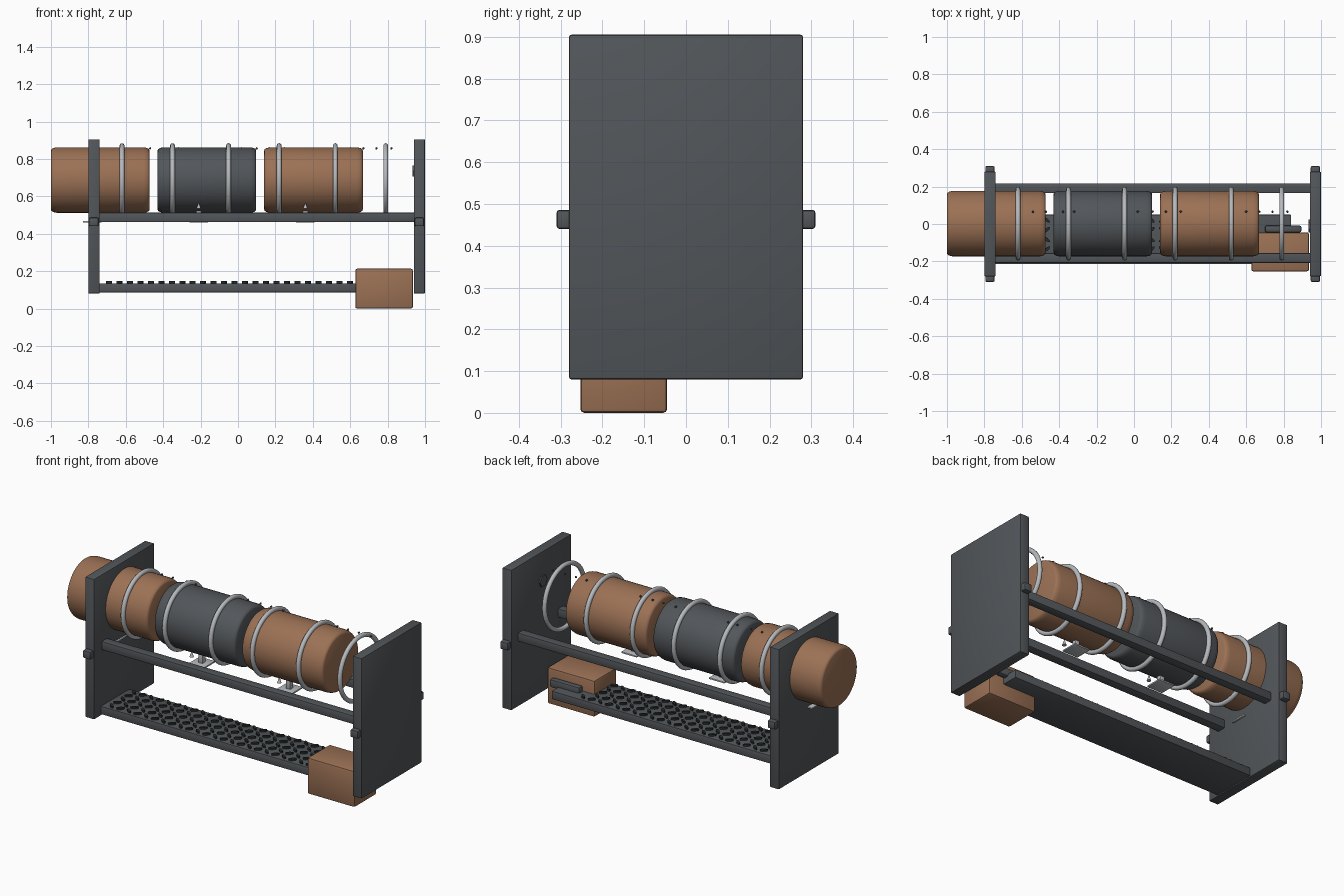
import bpy, bmesh, math
from mathutils import Matrix, Vector

if "Cube" in bpy.data.objects:
    bpy.data.objects.remove(bpy.data.objects["Cube"])


def material(name, rgb):
    m = bpy.data.materials.new(name)
    m.diffuse_color = (*rgb, 1)
    m.use_nodes = True
    m.node_tree.nodes["Principled BSDF"].inputs["Base Color"].default_value = m.diffuse_color
    return m


BROWN = material("warm_brown", (0.33, 0.165, 0.09))
SLATE = material("slate_grey", (0.085, 0.093, 0.102))
STEEL = material("light_steel", (0.47, 0.49, 0.51))
BLACK = material("dark_tread", (0.02, 0.025, 0.025))


def finish(name, bm, mat, smooth=True):
    bmesh.ops.recalc_face_normals(bm, faces=bm.faces)
    me = bpy.data.meshes.new(name)
    bm.to_mesh(me)
    bm.free()
    ob = bpy.data.objects.new(name, me)
    bpy.context.collection.objects.link(ob)
    me.materials.append(mat)
    if smooth:
        bpy.context.view_layer.objects.active = ob
        bpy.ops.object.select_all(action='DESELECT')
        ob.select_set(True)
        bpy.ops.object.shade_smooth_by_angle(angle=math.radians(35))
    return ob


def box(name, x, y, z, mat, bevel=0.006):
    """Bevelled box from (min, max) ranges."""
    bm = bmesh.new()
    bmesh.ops.create_cube(bm, size=1)
    for v in bm.verts:
        v.co = Vector([(r[0] + r[1]) / 2 + c * (r[1] - r[0])
                       for r, c in zip((x, y, z), v.co)])
    if bevel:
        bmesh.ops.bevel(bm, geom=bm.edges[:], offset=bevel, segments=2,
                        profile=0.5, affect='EDGES')
    return finish(name, bm, mat)


def lathe_x(name, profile, centre, mat, sides=48):
    """Revolve (x, radius) points around the x axis, closing both ends."""
    bm = bmesh.new()
    rings = []
    for px, r in profile:
        rings.append([bm.verts.new((centre[0] + px,
                                    centre[1] + r * math.cos(math.tau * i / sides),
                                    centre[2] + r * math.sin(math.tau * i / sides)))
                      for i in range(sides)])
    for a, b in zip(rings, rings[1:]):
        for i in range(sides):
            j = (i + 1) % sides
            bm.faces.new((a[i], a[j], b[j], b[i]))
    bm.faces.new(rings[0])
    bm.faces.new(rings[-1])
    return finish(name, bm, mat)


AXIS_Y, AXIS_Z = 0.002, 0.687

# End plates with clamp knobs on both sides
for side, x0 in (("left", -0.80), ("right", 0.94)):
    box(side + "_end_plate", (x0, x0 + 0.06), (-0.28, 0.28), (0.08, 0.905), SLATE)
    for s, end in ((-1, "front"), (1, "back")):
        ys = sorted((s * 0.27, s * 0.31))
        box(f"{side}_{end}_knob", (x0 + 0.005, x0 + 0.055), ys, (0.44, 0.486), SLATE, 0.008)

# Support rails
box("front_rail", (-0.75, 0.95), (-0.208, -0.155), (0.462, 0.513), SLATE)
box("back_rail", (-0.75, 0.95), (0.165, 0.217), (0.462, 0.513), SLATE)

# Drums with rounded rims, two hoops and an underside bracket each
for n, (x0, mat) in enumerate(((-1.0, BROWN), (-0.43, SLATE), (0.14, BROWN)), 1):
    lathe_x(f"drum_{n}", [(0, 0.158), (0.003, 0.165), (0.012, 0.171), (0.03, 0.175),
                          (0.497, 0.175), (0.515, 0.171), (0.524, 0.165), (0.527, 0.158)],
            (x0, AXIS_Y, AXIS_Z), mat)
    bx = x0 + 0.22
    box(f"bracket_plate_{n}", (bx - 0.05, bx + 0.05), (-0.085, 0.015), (0.459, 0.468), STEEL, 0.002)
    box(f"bracket_stem_{n}", (bx - 0.014, bx + 0.014), (-0.05, -0.022), (0.466, 0.53), STEEL, 0.003)
    if n > 1:
        bm = bmesh.new()
        bmesh.ops.create_cone(bm, cap_ends=True, segments=12, radius1=0.012, radius2=0.002,
                              depth=0.03, matrix=Matrix.Translation((bx, -0.13, 0.55)))
        finish(f"bracket_pin_{n}", bm, STEEL)

# Steel hoops
for n, x in enumerate((-0.62, -0.35, -0.05, 0.22, 0.52, 0.79), 1):
    bpy.ops.mesh.primitive_torus_add(major_segments=48, minor_segments=12,
                                     major_radius=0.184, minor_radius=0.013,
                                     location=(x, AXIS_Y, AXIS_Z),
                                     rotation=(0, math.pi / 2, 0))
    ob = bpy.context.object
    ob.name = f"hoop_{n}"
    ob.data.materials.append(STEEL)
    bpy.ops.object.shade_smooth()

# Small rivets along the drum tops
bm = bmesh.new()
for x in (-0.54, -0.47, -0.38, -0.32, 0.02, 0.10, 0.17, 0.25, 0.60, 0.67, 0.74, 0.82):
    bmesh.ops.create_icosphere(bm, subdivisions=1, radius=0.007,
                               matrix=Matrix.Translation((x, 0.066, 0.856)))
finish("rivets", bm, SLATE)

# Hexagonal boss on the inner face of the right plate
lathe_x("hex_boss", [(0, 0.035), (0.012, 0.035)], (0.932, -0.01, 0.735), SLATE, 6)

# Foot tray
box("tray", (-0.75, 0.84), (-0.215, 0.05), (0.087, 0.135), SLATE, 0.004)

# Tread marks in alternating directions on the tray
bm = bmesh.new()
for i in range(25):
    for j in range(5):
        x = -0.69 + i * 0.056
        y = -0.187 + j * 0.052
        if x > 0.60 and y < -0.02:
            continue
        turn = math.radians(40 if (i + j) % 2 else -40)
        mat = (Matrix.Translation((x, y, 0.140)) @ Matrix.Rotation(turn, 4, 'Z')
               @ Matrix.Diagonal((0.021, 0.0085, 1, 1)))
        bmesh.ops.create_cone(bm, cap_ends=True, segments=8, radius1=1, radius2=1,
                              depth=0.012, matrix=mat)
finish("tread_marks", bm, BLACK, False)

# Drive box and its linking bar
box("drive_box", (0.627, 0.935), (-0.253, -0.045), (0.0, 0.213), BROWN, 0.01)
box("link_bar", (0.70, 0.895), (-0.045, -0.008), (0.12, 0.168), SLATE, 0.01)
